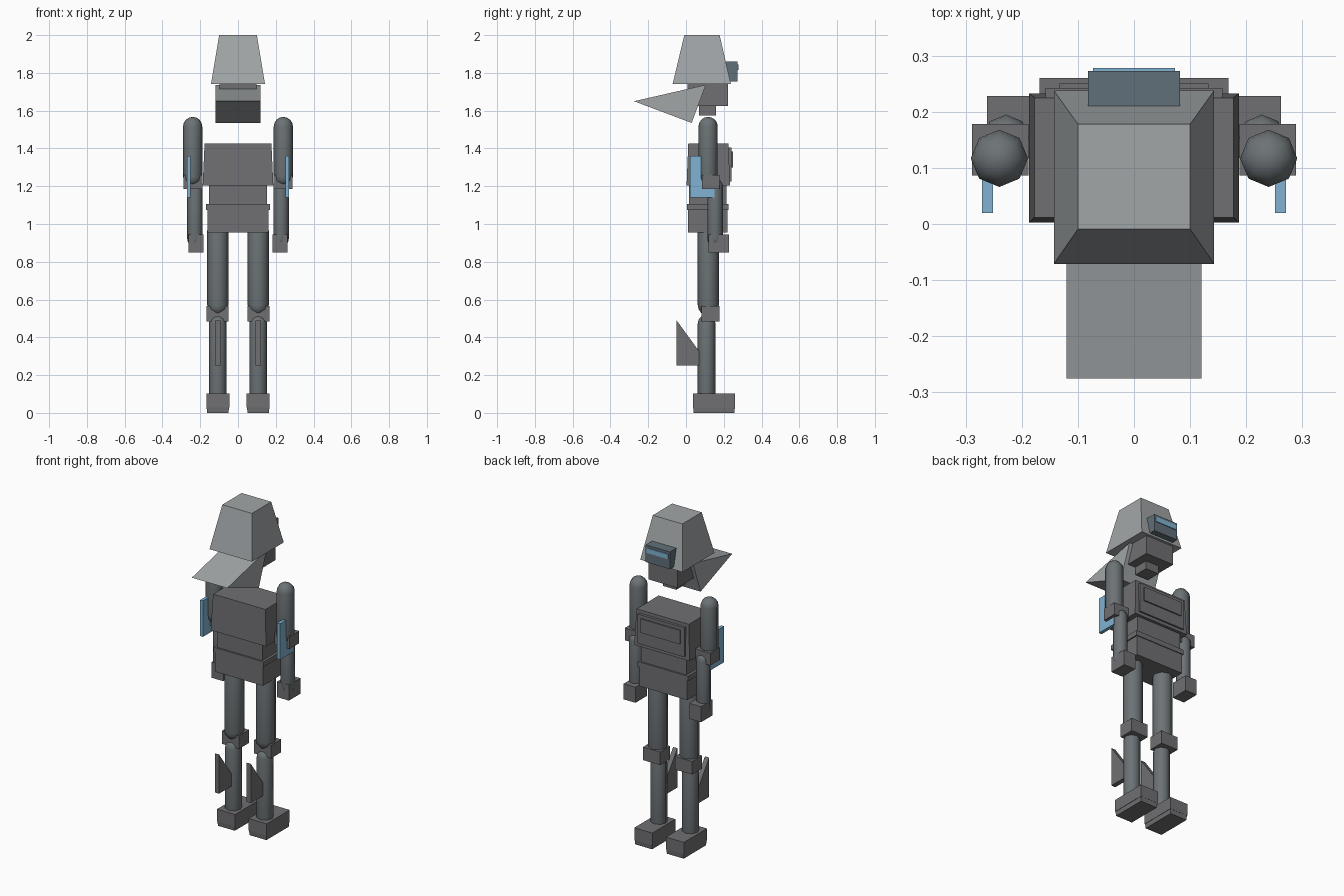
import bpy, bmesh, math

if "Cube" in bpy.data.objects:
    bpy.data.objects.remove(bpy.data.objects["Cube"])


def material(name, rgb):
    m = bpy.data.materials.new(name)
    m.diffuse_color = (*rgb, 1)
    m.use_nodes = True
    m.node_tree.nodes["Principled BSDF"].inputs["Base Color"].default_value = m.diffuse_color
    return m


SHELL = material("light_grey", (0.36, 0.38, 0.39))
DARK = material("dark_grey", (0.16, 0.16, 0.17))
LIMB = material("limb_grey", (0.15, 0.17, 0.18))
VISOR = material("slate", (0.12, 0.16, 0.19))
BLUE = material("blue", (0.22, 0.45, 0.65))


def finish(name, bm, mat, smooth=False):
    bmesh.ops.recalc_face_normals(bm, faces=bm.faces)
    for f in bm.faces:
        f.smooth = smooth
    me = bpy.data.meshes.new(name)
    bm.to_mesh(me)
    bm.free()
    me.materials.append(mat)
    ob = bpy.data.objects.new(name, me)
    bpy.context.collection.objects.link(ob)
    return ob


def loft(name, rings, mat, smooth=False):
    """Skin equal-length point rings and cap both ends."""
    bm = bmesh.new()
    vs = [[bm.verts.new(p) for p in r] for r in rings]
    n = len(rings[0])
    for a, b in zip(vs, vs[1:]):
        for i in range(n):
            j = (i + 1) % n
            bm.faces.new((a[i], a[j], b[j], b[i]))
    bm.faces.new(vs[0])
    bm.faces.new(vs[-1])
    return finish(name, bm, mat, smooth)


def rect(x0, x1, y0, y1, z):
    return [(x0, y0, z), (x1, y0, z), (x1, y1, z), (x0, y1, z)]


def box(name, x, y, z, mat=DARK):
    return loft(name, [rect(*x, *y, z[0]), rect(*x, *y, z[1])], mat)


def prism(name, x, yz, mat):
    return loft(name, [[(v, y, z) for y, z in yz] for v in x], mat)


def capsule(name, x, y, r, z0, z1):
    """Eight-sided smooth limb with domed ends."""
    bm = bmesh.new()
    bmesh.ops.create_uvsphere(bm, u_segments=8, v_segments=8, radius=r)
    mid = [v for v in bm.verts if abs(v.co.z) < 1e-5]
    half = (z1 - z0) / 2 - r
    # split the equator into two rings
    edges = [e for e in bm.edges if all(v in mid for v in e.verts)]
    bmesh.ops.split_edges(bm, edges=edges)
    for f in bm.faces:
        f.tag = f.calc_center_median().z > 0
    top = {v for f in bm.faces if f.tag for v in f.verts}
    for v in bm.verts:
        v.co.z += half if v in top else -half
    rim = [e for e in bm.edges if e.is_boundary]
    bmesh.ops.bridge_loops(bm, edges=rim)
    for v in bm.verts:
        v.co.x += x
        v.co.y += y
        v.co.z += (z0 + z1) / 2
    return finish(name, bm, LIMB, True)


# Head
loft("helmet", [rect(-.143, .143, -.071, .238, 1.74),
                rect(-.1, .1, -.009, .178, 2.0)], SHELL)
prism("face_guard", (-.12, .12), [(-.275, 1.65), (.105, 1.737), (.03, 1.535)], SHELL)
box("head", (-.097, .097), (.008, .222), (1.625, 1.75))
box("chin", (-.045, .045), (.068, .158), (1.575, 1.64))
box("visor", (-.082, .082), (.17, .273), (1.755, 1.86), VISOR)
box("visor_strip", (-.073, .073), (.26, .278), (1.815, 1.845), BLUE)

# Torso
loft("chest", [rect(-.187, .187, .003, .233, 1.205),
               rect(-.177, .177, .012, .225, 1.425)], DARK)
box("chest_plate", (-.158, .158), (.2, .242), (1.225, 1.405))
box("chest_panel", (-.133, .133), (.22, .25), (1.3, 1.385))
box("waist", (-.154, .154), (.015, .215), (1.09, 1.22))
box("belt", (-.17, .17), (.005, .225), (1.075, 1.105))
box("pelvis", (-.162, .162), (.01, .22), (.955, 1.09))

# Arms and legs
for side, s in (("left", -1), ("right", 1)):
    def span(a, b):
        return tuple(sorted((s * a, s * b)))

    capsule(f"{side}_upper_arm", s * .24, .117, .051, 1.2, 1.567)
    box(f"{side}_elbow", span(.188, .289), (.086, .178), (1.185, 1.26))
    capsule(f"{side}_forearm", s * .228, .154, .041, .88, 1.24)
    box(f"{side}_hand", span(.182, .262), (.118, .228), (.85, .945))
    box(f"{side}_arm_panel", span(.251, .271), (.02, .15), (1.14, 1.36), BLUE)

    capsule(f"{side}_thigh", s * .107, .118, .056, .515, 1.02)
    box(f"{side}_knee", span(.05, .166), (.082, .178), (.485, .565))
    capsule(f"{side}_shin", s * .107, .109, .047, .04, .52)
    prism(f"{side}_calf_fin", span(.093, .122),
          [(-.05, .25), (.125, .25), (-.05, .49)], DARK)
    box(f"{side}_foot", span(.046, .168), (.037, .26), (.028, .102))
    loft(f"{side}_sole", [rect(*span(.05, .164), .041, .256, 0),
                          rect(*span(.048, .166), .038, .259, .028)], DARK)
